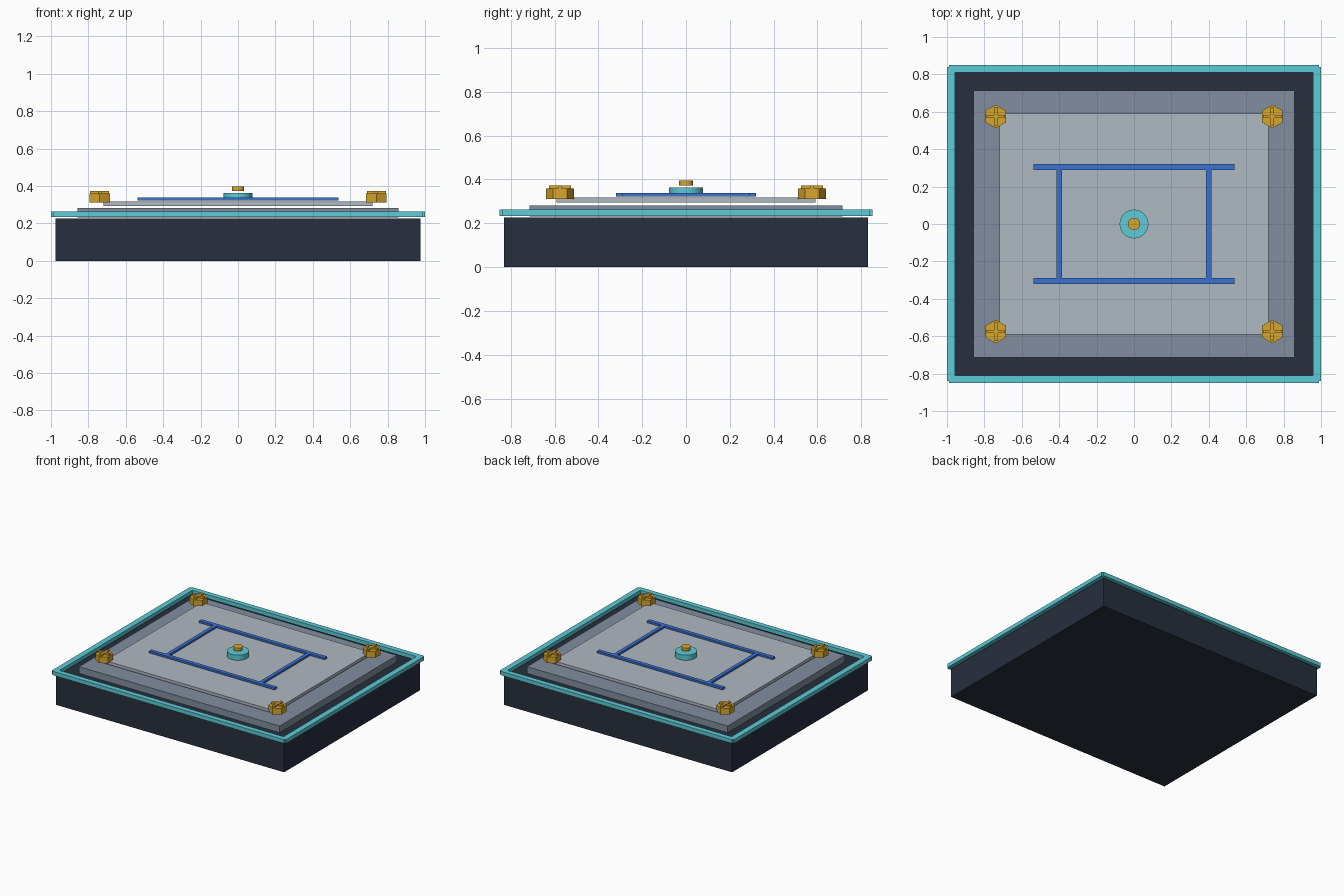
import bpy
from math import radians

if "Cube" in bpy.data.objects:
    bpy.data.objects.remove(bpy.data.objects["Cube"])


def material(name, r, g, b):
    m = bpy.data.materials.new(name)
    m.diffuse_color = (r, g, b, 1)
    m.use_nodes = True
    m.node_tree.nodes["Principled BSDF"].inputs["Base Color"].default_value = m.diffuse_color
    return m


DARK = material("dark_navy", 0.02, 0.028, 0.048)
CYAN = material("cyan", 0.11, 0.6, 0.68)
GREY = material("slate", 0.22, 0.27, 0.35)
PALE = material("pale_slate", 0.43, 0.48, 0.54)
BLUE = material("blue", 0.045, 0.17, 0.65)
GOLD = material("gold", 0.68, 0.38, 0.025)


def box(name, x, y, z0, z1, hx, hy, mat):
    """Box from centre, half sizes and bottom/top heights."""
    bpy.ops.mesh.primitive_cube_add(size=2, location=(x, y, (z0 + z1) / 2))
    ob = bpy.context.object
    ob.name = name
    ob.scale = (hx, hy, (z1 - z0) / 2)
    bpy.ops.object.transform_apply(location=False, rotation=False, scale=True)
    ob.data.materials.append(mat)
    return ob


def disc(name, x, y, z0, z1, r, sides, mat):
    bpy.ops.mesh.primitive_cylinder_add(vertices=sides, radius=r, depth=z1 - z0,
                                        location=(x, y, (z0 + z1) / 2))
    ob = bpy.context.object
    ob.name = name
    ob.data.materials.append(mat)
    if sides > 8:
        bpy.ops.object.shade_smooth_by_angle(angle=radians(30))
    return ob


# Base block and the two stacked plates
box("base", 0, 0, 0, 0.226, 0.975, 0.83, DARK)
box("lower_plate", 0, 0, 0.23, 0.282, 0.857, 0.715, GREY)
box("upper_plate", 0, 0, 0.294, 0.317, 0.72, 0.59, PALE)

for s in (-1, 1):
    # Raised rim
    box("rim_long_bar", 0, s * 0.83, 0.233, 0.263, 0.99, 0.02, CYAN)
    box("rim_side_bar", s * 0.978, 0, 0.233, 0.263, 0.022, 0.84, CYAN)
    # Inlaid frame lines
    box("frame_long_line", 0, s * 0.305, 0.323, 0.338, 0.536, 0.015, BLUE)
    box("frame_cross_line", s * 0.4, 0, 0.323, 0.338, 0.014, 0.295, BLUE)

# Centre button
disc("button_collar", 0, 0, 0.322, 0.362, 0.077, 32, CYAN)
disc("button_cap", 0, 0, 0.372, 0.396, 0.033, 24, GOLD)

# Hexagonal corner bolts with a raised cross on top
for x in (-0.74, 0.74):
    for y in (-0.575, 0.575):
        disc("bolt_head", x, y, 0.311, 0.359, 0.063, 6, GOLD)
        box("bolt_cross_x", x, y, 0.355, 0.372, 0.05, 0.009, GOLD)
        box("bolt_cross_y", x, y, 0.355, 0.372, 0.009, 0.05, GOLD)
